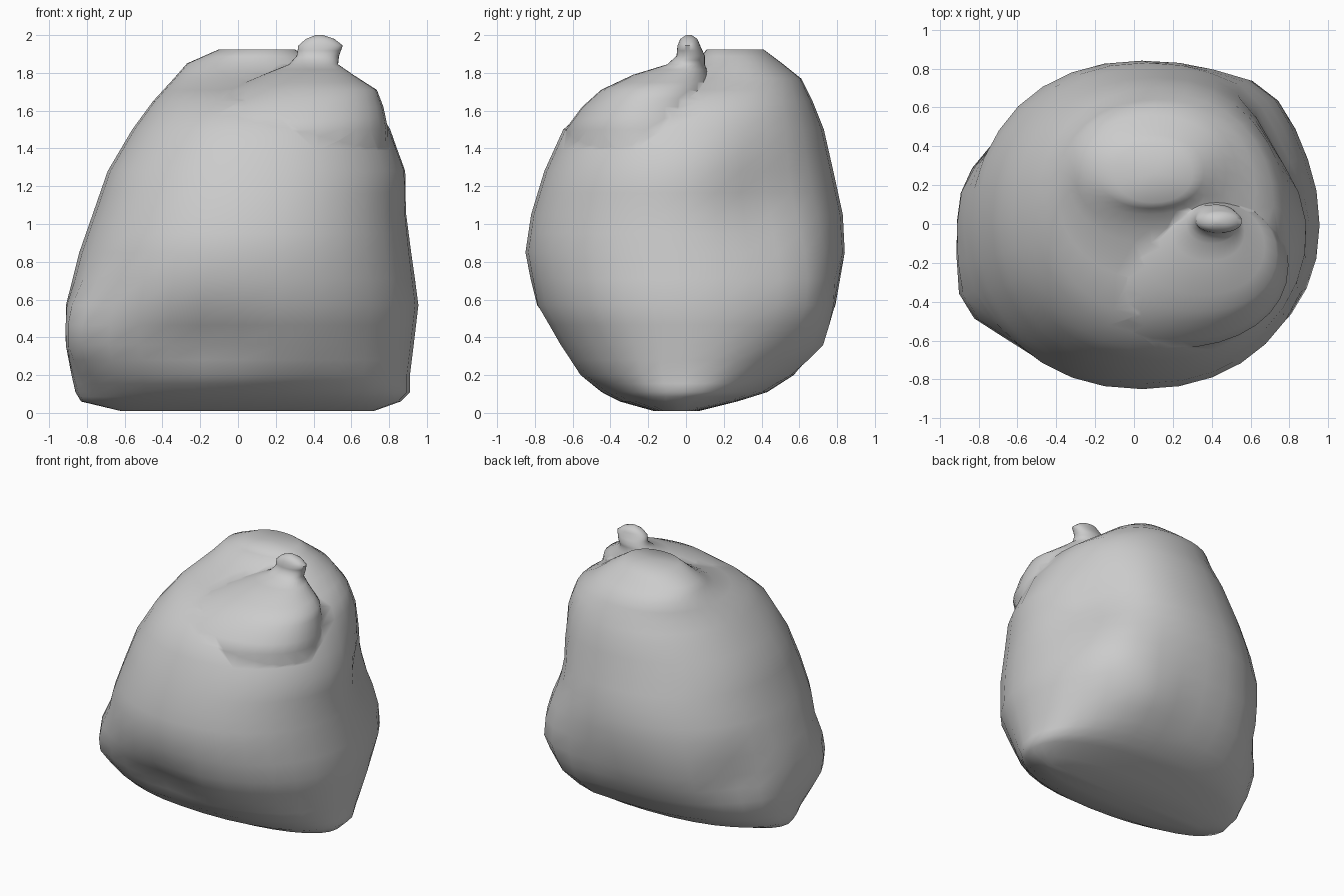
import bpy, bmesh
from math import sin, cos, pi, exp
from mathutils import Vector

if "Cube" in bpy.data.objects:
    bpy.data.objects.remove(bpy.data.objects["Cube"])

SEG = 32


def sq(v, n):
    return (1 if v >= 0 else -1) * abs(v) ** (2 / n)


def loft(name, sections, steps=2, n=2.15, bumps=()):
    """Stack rings given as (z, x0, x1, y0, y1), then push bumps and dents."""
    rows = []
    for a, b in zip(sections, sections[1:]):
        rows += [[p + (q - p) * k / steps for p, q in zip(a, b)] for k in range(steps)]
    rows.append(sections[-1])
    bm = bmesh.new()
    rings = []
    for z, x0, x1, y0, y1 in rows:
        ring = []
        for i in range(SEG):
            t = 2 * pi * i / SEG
            ring.append(bm.verts.new(((x0 + x1) / 2 + (x1 - x0) / 2 * sq(cos(t), n),
                                      (y0 + y1) / 2 + (y1 - y0) / 2 * sq(sin(t), n), z)))
        rings.append(ring)
    for a, b in zip(rings, rings[1:]):
        for i in range(SEG):
            j = (i + 1) % SEG
            bm.faces.new((a[i], a[j], b[j], b[i]))
    for ring, flip in ((rings[0], True), (rings[-1], False)):
        c = bm.verts.new(sum((v.co for v in ring), Vector()) / SEG)
        for i in range(SEG):
            f = (ring[i], ring[(i + 1) % SEG], c)
            bm.faces.new(f[::-1] if flip else f)
    for pos, r, push in bumps:
        for v in bm.verts:
            d = (v.co - Vector(pos)).length / r
            v.co += Vector(push) * exp(-d * d)
    bmesh.ops.recalc_face_normals(bm, faces=bm.faces)
    me = bpy.data.meshes.new(name)
    bm.to_mesh(me)
    bm.free()
    ob = bpy.data.objects.new(name, me)
    bpy.context.collection.objects.link(ob)
    return ob


# Sagging sack body rising to the rear fold
body = loft("sack", [
    (0.01, -0.62, 0.72, -0.17, 0.07),
    (0.06, -0.83, 0.86, -0.35, 0.27),
    (0.11, -0.86, 0.91, -0.45, 0.43),
    (0.20, -0.88, 0.91, -0.57, 0.57),
    (0.36, -0.91, 0.93, -0.68, 0.70),
    (0.57, -0.91, 0.955, -0.80, 0.79),
    (0.85, -0.84, 0.92, -0.85, 0.84),
    (1.05, -0.77, 0.90, -0.82, 0.83),
    (1.28, -0.69, 0.895, -0.75, 0.78),
    (1.50, -0.56, 0.81, -0.65, 0.73),
    (1.65, -0.45, 0.72, -0.48, 0.67),
    (1.77, -0.34, 0.53, -0.10, 0.61),
    (1.85, -0.27, 0.42, 0.05, 0.51),
    (1.925, -0.10, 0.30, 0.11, 0.41),
], bumps=[
    ((-0.88, -0.42, 0.38), 0.22, (-0.09, -0.09, 0)),   # left corner
    ((-0.15, -0.70, 0.36), 0.22, (0, 0.07, 0)),        # front crease
    ((0.80, 0.42, 1.15), 0.30, (-0.08, -0.05, 0)),     # right crease
    ((0.62, 0.62, 0.60), 0.30, (0.05, 0.07, 0)),       # rear right bulge
    ((-0.72, 0.42, 0.55), 0.20, (0.06, -0.03, 0)),     # rear left crease
    ((0.45, 0.68, 0.33), 0.20, (0, 0.06, 0)),          # rear lower bulge
])

# Front cloth gathered up into the tied knot
gather = loft("gathered_neck", [
    (1.30, -0.48, 0.78, -0.62, 0.30),
    (1.50, -0.42, 0.795, -0.64, 0.22),
    (1.62, -0.25, 0.77, -0.55, 0.17),
    (1.71, -0.06, 0.735, -0.45, 0.14),
    (1.79, 0.13, 0.61, -0.28, 0.12),
    (1.845, 0.27, 0.53, -0.10, 0.10),
    (1.89, 0.31, 0.535, -0.05, 0.10),
    (1.945, 0.32, 0.555, -0.045, 0.075),
    (1.98, 0.36, 0.51, -0.03, 0.06),
    (2.00, 0.41, 0.45, 0.0, 0.03),
])

# Weld both into one skin
mod = body.modifiers.new("union", "BOOLEAN")
mod.operation = "UNION"
mod.solver = "EXACT"
mod.object = gather
bpy.context.view_layer.objects.active = body
body.select_set(True)
bpy.ops.object.modifier_apply(modifier=mod.name)
bpy.data.objects.remove(gather)
bpy.ops.object.shade_smooth_by_angle(angle=1.2)
